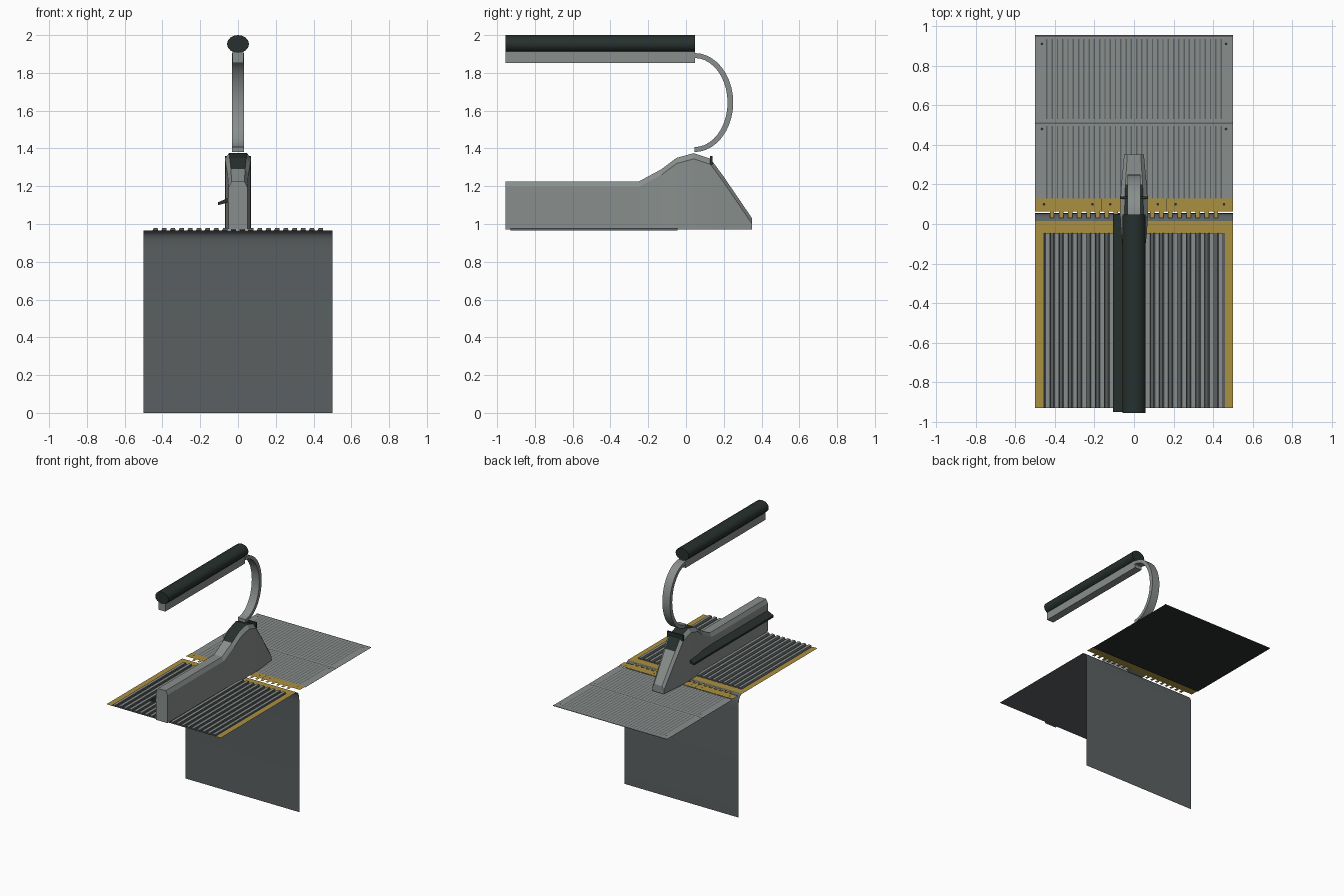
import bpy, bmesh, math

cube = bpy.data.objects.get("Cube")
if cube:
    bpy.data.objects.remove(cube)


def material(name, r, g, b):
    m = bpy.data.materials.new(name)
    m.use_nodes = True
    m.diffuse_color = (r, g, b, 1)
    m.node_tree.nodes["Principled BSDF"].inputs["Base Color"].default_value = (r, g, b, 1)
    return m


LIGHT = material("light grey metal", .25, .275, .265)
MID = material("mid grey metal", .105, .118, .122)
DARK = material("dark rubber", .02, .03, .027)
YELLOW = material("safety yellow", .41, .28, .05)


def finish(name, bm, mats, smooth=False, recalc=True):
    if recalc:
        bmesh.ops.recalc_face_normals(bm, faces=bm.faces)
    me = bpy.data.meshes.new(name)
    bm.to_mesh(me)
    bm.free()
    for m in mats:
        me.materials.append(m)
    ob = bpy.data.objects.new(name, me)
    bpy.context.scene.collection.objects.link(ob)
    if smooth:
        bpy.ops.object.select_all(action='DESELECT')
        ob.select_set(True)
        bpy.context.view_layer.objects.active = ob
        bpy.ops.object.shade_smooth_by_angle(angle=math.radians(40))
    return ob


def rect(bm, x0, x1, y0, y1, z, down=False):
    pts = [(x0, y0), (x1, y0), (x1, y1), (x0, y1)]
    if down:
        pts.reverse()
    return bm.faces.new([bm.verts.new((x, y, z)) for x, y in pts])


def plates(name, rects, z, mat, down=False):
    bm = bmesh.new()
    for r in rects:
        rect(bm, *r, z, down)
    return finish(name, bm, [mat], recalc=False)


def loft(bm, rings, closed=True, caps=True):
    """Skin a list of matching rings; returns faces as [segment][side]."""
    rows = [[bm.verts.new(p) for p in ring] for ring in rings]
    n = len(rows[0])
    sides = n if closed else n - 1
    faces = [[bm.faces.new((a[i], a[(i + 1) % n], b[(i + 1) % n], b[i]))
              for i in range(sides)] for a, b in zip(rows, rows[1:])]
    if caps:
        bm.faces.new(rows[0])
        bm.faces.new(rows[-1])
    return faces


def bar(name, profile, y0, y1, mat, smooth=False):
    """Extrude an x-z profile along y."""
    bm = bmesh.new()
    loft(bm, [[(x, y, z) for x, z in profile] for y in (y0, y1)])
    return finish(name, bm, [mat], smooth)


def box_profile(w, z0, z1):
    return [(-w, z0), (w, z0), (w, z1), (-w, z1)]


# Floor plates: dark underside, light top, thin dark grooves
BACK, FRONT, SPLIT = .955, .13, .51
plates("floor_underside", [(-.5, .5, FRONT, BACK)], .962, DARK, down=True)
plates("floor_plate", [(-.5, .5, FRONT, SPLIT - .003), (-.5, .5, SPLIT + .003, BACK)], .965, LIGHT)
grooves = []
count = 34
for i in range(count):
    x = -.44 + .88 * i / (count - 1)
    for y0, y1 in ((FRONT, .495), (.53, .935)):
        grooves.append((x - .0035, x + .0035, y0, y1))
plates("floor_grooves", grooves, .9665, MID)
plates("floor_seams", [(-.5, .5, SPLIT - .004, SPLIT + .004), (-.5, .5, .945, BACK)], .9663, MID)

# Comb plate with teeth, seams and screws
PITCH = .046
RIDGES = 20
START = -PITCH * RIDGES / 2
comb = [(-.5, .5, .062, FRONT)]
for i in range(RIDGES - 1):
    x = START + PITCH * (i + 1)
    comb.append((x - .011, x + .011, .03, .062))
plates("comb_plate", comb, .968, YELLOW)
plates("comb_seams", [(s * .165 - .002, s * .165 + .002, .065, FRONT) for s in (-1, 1)], .969, DARK)
screws = [(s * x, .1) for s in (-1, 1) for x in (.12, .21, .455)]
screws += [(s * .465, y) for s in (-1, 1) for y in (.48, .91)]
bm = bmesh.new()
for x, y in screws:
    disc = bmesh.ops.create_circle(bm, cap_ends=True, segments=8, radius=.007)
    bmesh.ops.translate(bm, verts=disc["verts"], vec=(x, y, .9695))
finish("screws", bm, [DARK], recalc=False)

# Step: base, raised tread ridges and yellow border
STEP_FRONT, EDGE = -.93, -.045
plates("step_base", [(-.5, .5, STEP_FRONT, .015)], .965, MID)
plates("step_border", [(-.5, .5, EDGE, .015), (-.5, -.46, STEP_FRONT, EDGE),
                       (.46, .5, STEP_FRONT, EDGE)], .968, YELLOW)
bm = bmesh.new()
for i in range(RIDGES):
    x = START + PITCH * (i + .5)
    prof = [(x - .016, .965), (x - .01, .978), (x + .012, .978), (x + .014, .965)]
    loft(bm, [[(px, y, z) for px, z in prof] for y in (STEP_FRONT, EDGE)])
bmesh.ops.recalc_face_normals(bm, faces=bm.faces)
for f in bm.faces:
    f.material_index = 0 if f.normal.z > .9 else 1
finish("tread_ridges", bm, [LIGHT, MID])

# Riser: vertical sheet with a rounded top edge
bm = bmesh.new()
curve = [(.015, .965), (.035, .955), (.046, .94), (.052, .92), (.056, .87), (.056, 0)]
loft(bm, [[(-.5, y, z), (.5, y, z)] for y, z in curve], closed=False, caps=False)
for f in bm.faces:
    f.normal_update()
if sum(f.normal.y for f in bm.faces) < 0:
    bmesh.ops.reverse_faces(bm, faces=bm.faces)
finish("riser", bm, [MID], smooth=True, recalc=False)

# Balustrade skirt and newel: (y, half width, top height)
stations = [(-.955, .05, 1.225), (-.25, .05, 1.225), (-.13, .055, 1.29), (-.05, .065, 1.35),
            (.04, .07, 1.375), (.13, .068, 1.345), (.2, .064, 1.25), (.35, .05, 1.03)]
bm = bmesh.new()
rings = []
for y, w, t in stations:
    c = w * .68
    rings.append([(-w, y, .972), (-w, y, t - .03), (-c, y, t), (c, y, t), (w, y, t - .03), (w, y, .972)])
faces = loft(bm, rings)
for seg in (2, 3, 4, 5):
    faces[seg][2].material_index = 1
finish("balustrade", bm, [LIGHT, DARK])

# Handrail inlet bar on the newel
bm = bmesh.new()
loft(bm, [[(x, .127, 1.315), (x, .14, 1.315), (x, .14, 1.36), (x, .127, 1.36)] for x in (-.07, .07)])
finish("inlet_bar", bm, [DARK])

# Side guard brush on the right of the skirt
bar("side_guard", [(-.048, 1.14), (-.105, 1.115), (-.105, 1.1), (-.048, 1.115)], -.95, .05, DARK)

# Handrail and its supporting rail
RAIL_END = .048
oval = [(.058 * math.cos(a), 1.953 + .047 * math.sin(a))
        for a in (2 * math.pi * i / 16 for i in range(16))]
bar("handrail", oval, -.955, RAIL_END, DARK, smooth=True)
bar("handrail_support", box_profile(.03, 1.852, 1.912), -.955, RAIL_END, LIGHT)

# Curved return of the rail
bm = bmesh.new()
rings = []
steps = 20
for i in range(steps + 1):
    a = math.pi / 2 - math.pi * i / steps
    cy, cz = math.cos(a), math.sin(a)
    rings.append([(x, .045 + ry * cy, 1.643 + rz * cz)
                  for x, ry, rz in ((-.033, .205, .262), (.033, .205, .262),
                                    (.033, .175, .236), (-.033, .175, .236))])
loft(bm, rings)
finish("rail_return", bm, [LIGHT], smooth=True)
